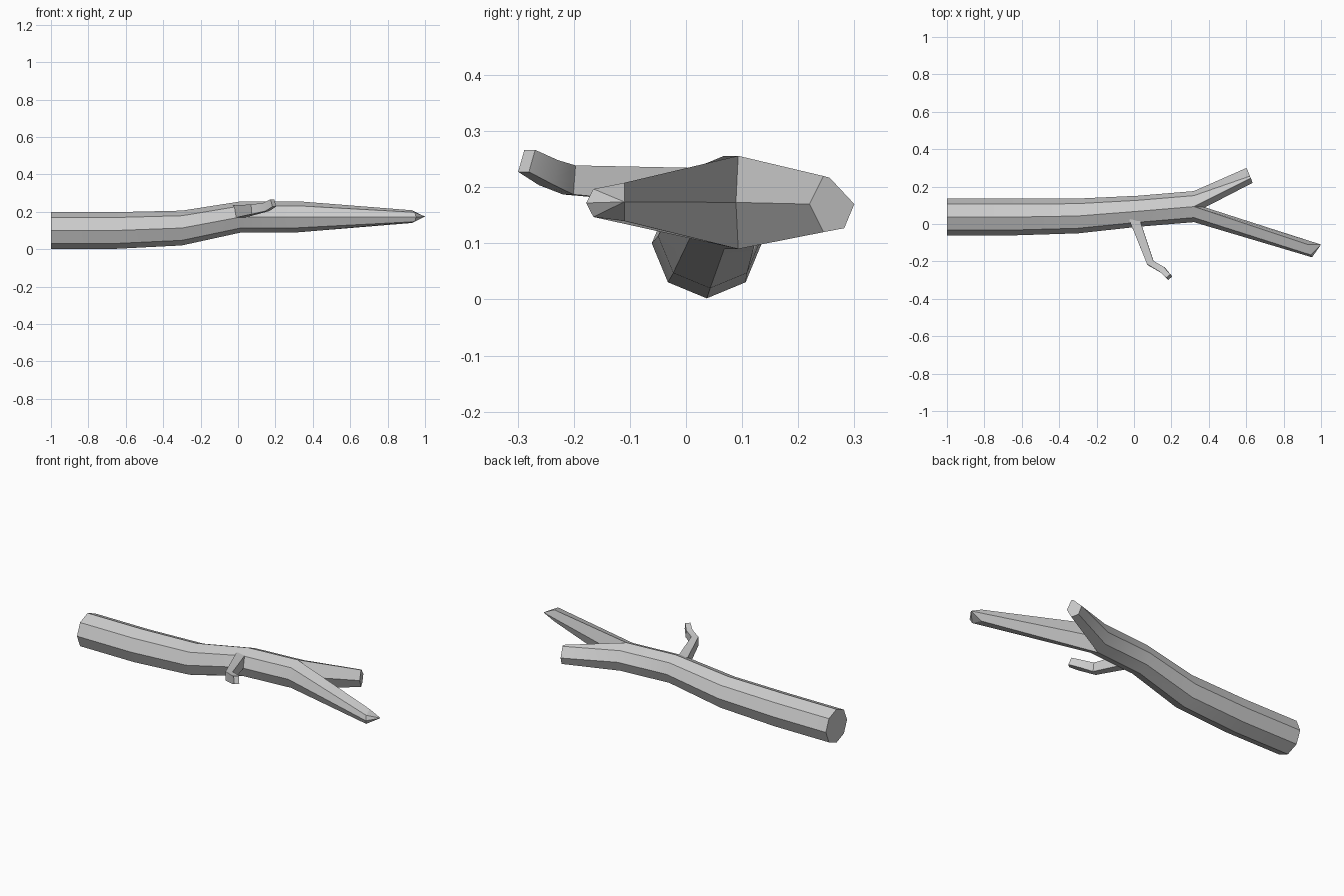
import bpy, bmesh, math
from mathutils import Vector

if "Cube" in bpy.data.objects:
    bpy.data.objects.remove(bpy.data.objects["Cube"])


def bridge(bm, a, b):
    n = len(a)
    for i in range(n):
        bm.faces.new((a[i], a[(i + 1) % n], b[(i + 1) % n], b[i]))


def finish(bm, name):
    bmesh.ops.recalc_face_normals(bm, faces=bm.faces)
    me = bpy.data.meshes.new(name)
    bm.to_mesh(me)
    bm.free()
    ob = bpy.data.objects.new(name, me)
    bpy.context.collection.objects.link(ob)
    bpy.ops.object.select_all(action='DESELECT')
    bpy.context.view_layer.objects.active = ob
    ob.select_set(True)
    bpy.ops.object.shade_smooth_by_angle(angle=math.radians(30))
    return ob


# Trunk: octagonal rings along x (x, y, z, radius)
bm = bmesh.new()
path = [(-1, .037, .1, .098), (-.65, .037, .1, .098), (-.3, .043, .113, .093),
        (.02, .068, .173, .083), (.32, .093, .173, .083)]
rings = []
for x, y, z, r in path:
    rings.append([bm.verts.new((x, y + r * math.sin(k * math.pi / 4),
                                z + r * math.cos(k * math.pi / 4))) for k in range(8)])
for a, b in zip(rings, rings[1:]):
    bridge(bm, a, b)
bm.faces.new(rings[0])

# Fork: each half of the last ring runs on into its own branch
last = rings[-1]
crotch = bm.verts.new((.38, .089, .173))
long_end = [(.93, -.11, .14), (.945, -.165, .147), (.952, -.178, .172),
            (.945, -.165, .197), (.93, -.11, .208), (1.0, -.11, .174)]
short_end = [(.625, .245, .22), (.62, .256, .217), (.602, .30, .17),
             (.608, .282, .127), (.625, .245, .12), (.634, .22, .17)]
for half, end in (([4, 5, 6, 7, 0], long_end), ([0, 1, 2, 3, 4], short_end)):
    start = [last[k] for k in half] + [crotch]
    tip = [bm.verts.new(p) for p in end]
    bridge(bm, start, tip)
    c = sum((v.co for v in tip), Vector()) / 6
    if end is long_end:
        # wedge-shaped end running to the inner point
        for i in range(4):
            bm.faces.new((tip[i], tip[i + 1], tip[5]))
    else:
        bm.faces.new(tip)
finish(bm, "forked_log")

# Twig: square section swept along a bent path (centre, half width, half height)
bm = bmesh.new()
twig = [((.0, .03, .2), .027, .034), ((.088, -.208, .213), .019, .026),
        ((.152, -.245, .226), .017, .023), ((.189, -.284, .247), .014, .021)]
pts = [Vector(t[0]) for t in twig]
rings = []
for i, (p, w, h) in enumerate(twig):
    d = (pts[min(i + 1, 3)] - pts[max(i - 1, 0)]).normalized()
    side = d.cross(Vector((0, 0, 1))).normalized()
    up = side.cross(d)
    rings.append([bm.verts.new(pts[i] + side * w * a + up * h * b)
                  for a, b in ((1, 1), (-1, 1), (-1, -1), (1, -1))])
for a, b in zip(rings, rings[1:]):
    bridge(bm, a, b)
bm.faces.new(rings[0])
bm.faces.new(rings[-1])
finish(bm, "twig")
